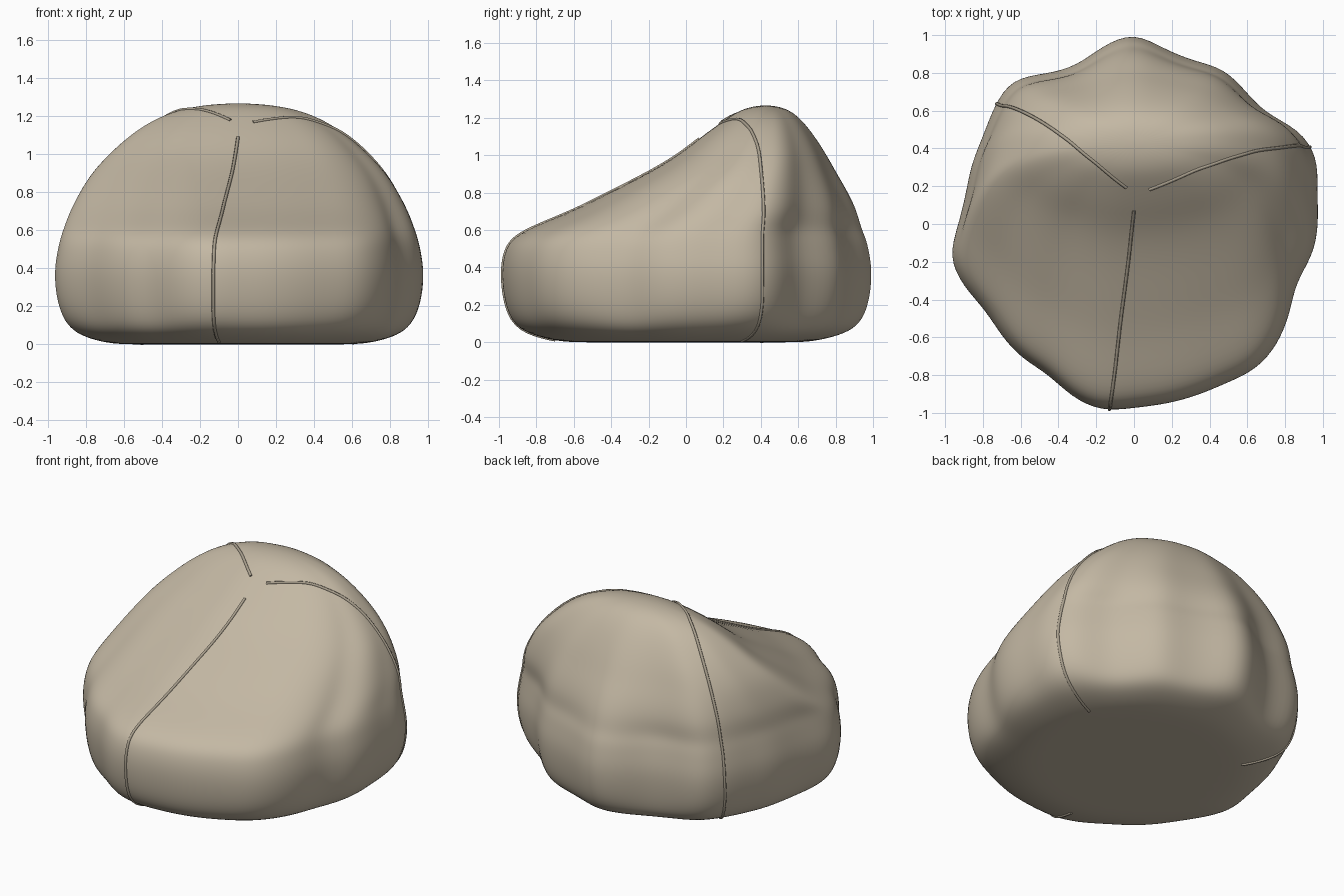
import bpy, bmesh, math
from mathutils import Vector
from mathutils.bvhtree import BVHTree

if "Cube" in bpy.data.objects:
    bpy.data.objects.remove(bpy.data.objects["Cube"], do_unlink=True)


def make_material(name, colour):
    mat = bpy.data.materials.new(name)
    mat.use_nodes = True
    mat.diffuse_color = colour
    mat.node_tree.nodes["Principled BSDF"].inputs["Base Color"].default_value = colour
    return mat


fabric = make_material("beige fabric", (0.55, 0.48, 0.37, 1))
piping = make_material("piping beige", (0.40, 0.35, 0.27, 1))

# Wrinkled outline: radius every ten degrees, anticlockwise from +x
outline = [.98, .985, 1.04, 1.01, .91, .92, .955, .92, .94, 1.02, .96, .89,
           .92, 1.01, .97, .925, .92, .905, .93, 1.0, .965, .91, .92, .93,
           .915, .975, 1.01, .975, .97, .97, .975, 1.01, .995, .955, .91, .965]
sides = len(outline)
mean = sum(outline) / sides

# Body slices: height, centre y, half width, half depth, wrinkle strength
slices = [
    (0, 0, .50, .50, 0), (0, 0, .66, .66, .1), (.03, 0, .79, .79, .3),
    (.07, 0, .87, .88, .6), (.14, 0, .92, .925, .9), (.25, 0, .95, .95, 1),
    (.38, 0, .96, .96, 1), (.48, 0, .945, .945, 1), (.55, .01, .93, .92, 1),
    (.61, .045, .91, .86, 1), (.70, .15, .88, .74, .9), (.80, .225, .83, .625, .8),
    (.90, .295, .77, .5, .7), (1.0, .355, .68, .39, .6), (1.1, .385, .57, .3, .4),
    (1.18, .41, .45, .215, .3), (1.235, .42, .31, .145, .2), (1.26, .425, .16, .075, 0),
]

bm = bmesh.new()
rings = []
for z, cy, hx, hy, wrinkle in slices:
    ring = []
    for i, r in enumerate(outline):
        a = math.tau * i / sides
        m = 1 + (r / mean - 1) * wrinkle
        ring.append(bm.verts.new((hx * m * math.cos(a), cy + hy * m * math.sin(a), z)))
    rings.append(ring)
for low, high in zip(rings, rings[1:]):
    for i in range(sides):
        j = (i + 1) % sides
        bm.faces.new((low[i], low[j], high[j], high[i]))
bm.faces.new(rings[0][::-1])
crown = bm.verts.new((0, .425, 1.268))
for i in range(sides):
    bm.faces.new((rings[-1][i], rings[-1][(i + 1) % sides], crown))
for f in bm.faces:
    f.smooth = True
mesh = bpy.data.meshes.new("bag_body")
bm.to_mesh(mesh)
bm.free()
body = bpy.data.objects.new("bag_body", mesh)
bpy.context.collection.objects.link(body)
mesh.materials.append(fabric)
sub = body.modifiers.new("soften", 'SUBSURF')
sub.levels = sub.render_levels = 2

bpy.context.view_layer.update()
surface = BVHTree.FromObject(body, bpy.context.evaluated_depsgraph_get())


def add_seam(name, points):
    """Piping that follows the body surface through the given points."""
    pts = [Vector(p) for p in points]
    path = []
    for a, b in zip(pts, pts[1:]):
        for k in range(8):
            path.append(surface.find_nearest(a.lerp(b, k / 8))[0])
    path.append(surface.find_nearest(pts[-1])[0])
    for _ in range(4):
        path = [path[0]] + [(p + 2 * q + r) / 4 for p, q, r in
                            zip(path, path[1:], path[2:])] + [path[-1]]
    path = [surface.find_nearest(p)[0] for p in path]
    curve = bpy.data.curves.new(name, 'CURVE')
    curve.dimensions = '3D'
    curve.bevel_depth = .009
    curve.bevel_resolution = 1
    curve.use_fill_caps = True
    spline = curve.splines.new('POLY')
    spline.points.add(len(path) - 1)
    for sp, p in zip(spline.points, path):
        sp.co = (*p, 1)
    spline.use_smooth = True
    curve.materials.append(piping)
    bpy.context.collection.objects.link(bpy.data.objects.new(name, curve))


# Three seams running from the crown down to the base
add_seam("front_seam", [(0, .07, 1.09), (-.03, -.2, .9), (-.07, -.5, .75), (-.1, -.78, .65),
                        (-.125, -.95, .53), (-.13, -1, .38), (-.13, -.95, .16), (-.1, -.7, .01)])
add_seam("left_seam", [(.08, .18, 1.17), (.33, .28, 1.21), (.5, .35, 1.13), (.65, .39, 1.03),
                       (.82, .41, .8), (.93, .42, .55), (.96, .42, .36), (.88, .4, .13),
                       (.6, .3, .01)])
add_seam("right_seam", [(-.04, .19, 1.18), (-.2, .32, 1.24), (-.34, .44, 1.21), (-.52, .56, 1.05),
                        (-.63, .61, .82), (-.71, .63, .55), (-.73, .64, .36), (-.66, .58, .13),
                        (-.5, .4, .01)])
